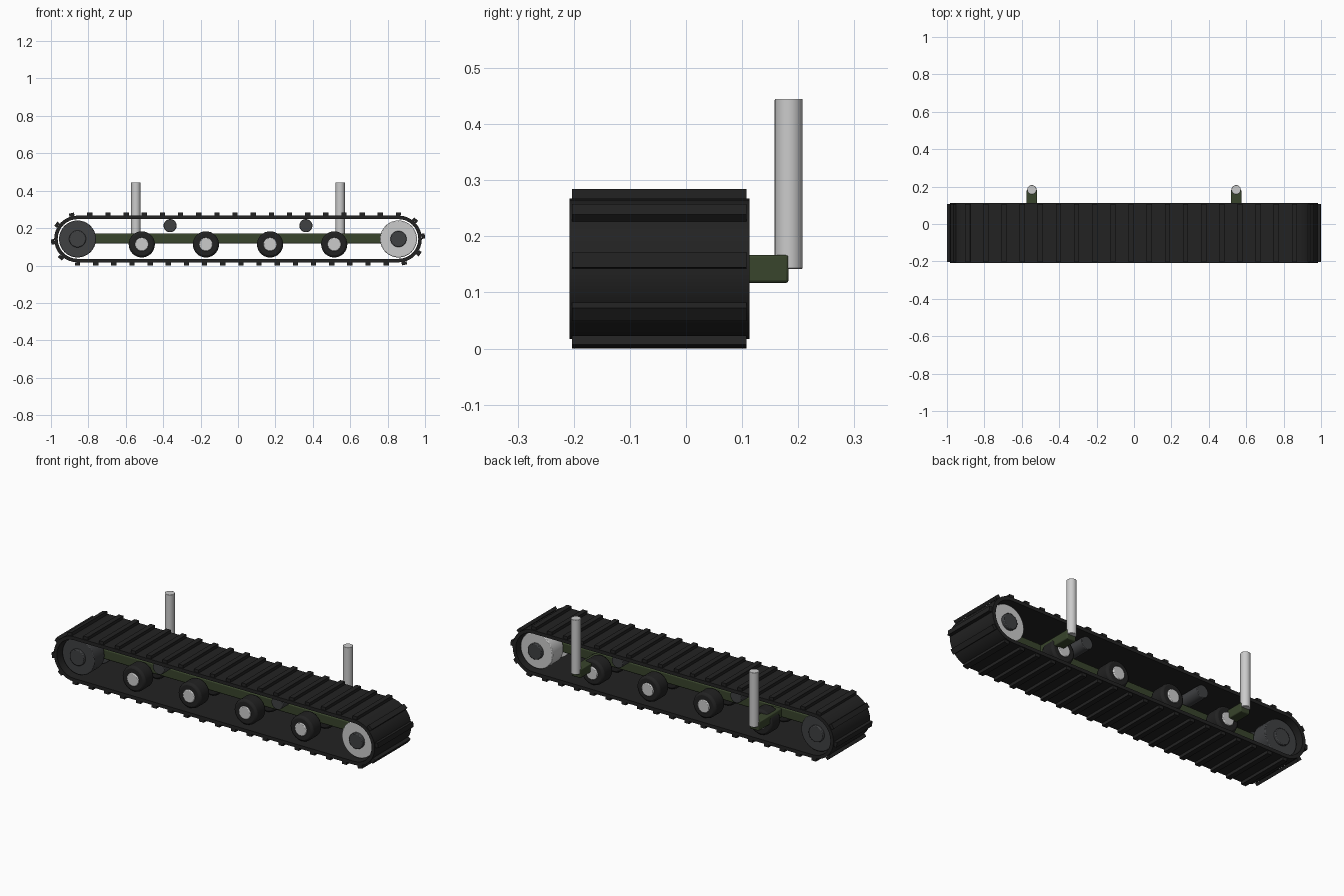
import bpy, bmesh, math
from mathutils import Matrix

if "Cube" in bpy.data.objects:
    bpy.data.objects.remove(bpy.data.objects["Cube"])

CX, CY, CZ = 0.858, -0.0475, 0.142      # end wheel offset, track centre line, axle height


def material(name, rgb):
    m = bpy.data.materials.new(name)
    m.diffuse_color = (*rgb, 1)
    m.use_nodes = True
    m.node_tree.nodes["Principled BSDF"].inputs["Base Color"].default_value = m.diffuse_color
    return m


RUBBER = material("rubber", (0.016, 0.016, 0.016))
DARK = material("dark_steel", (0.05, 0.052, 0.055))
GREEN = material("green_paint", (0.04, 0.058, 0.025))


def finish(name, bm, mat=None, bevel=0, smooth=True):
    me = bpy.data.meshes.new(name)
    bmesh.ops.recalc_face_normals(bm, faces=bm.faces)
    bm.to_mesh(me)
    bm.free()
    ob = bpy.data.objects.new(name, me)
    bpy.context.collection.objects.link(ob)
    if mat:
        me.materials.append(mat)
    if bevel:
        mod = ob.modifiers.new("Bevel", "BEVEL")
        mod.width, mod.segments, mod.limit_method = bevel, 2, "ANGLE"
    if smooth:
        bpy.context.view_layer.objects.active = ob
        ob.select_set(True)
        bpy.ops.object.shade_smooth_by_angle(angle=math.radians(35))
        ob.select_set(False)
    return ob


def cyl(name, x, z, r, y0, y1, mat=None, bevel=0, seg=32):
    """Cylinder lying along y."""
    bm = bmesh.new()
    m = Matrix.Translation((x, (y0 + y1) / 2, z)) @ Matrix.Rotation(math.pi / 2, 4, "X")
    bmesh.ops.create_cone(bm, cap_ends=True, segments=seg, radius1=r, radius2=r,
                          depth=abs(y1 - y0), matrix=m)
    return finish(name, bm, mat, bevel)


def box(name, loc, size, mat=None, bevel=0):
    bm = bmesh.new()
    bmesh.ops.create_cube(bm, size=1, matrix=Matrix.Translation(loc) @ Matrix.Diagonal((*size, 1)))
    return finish(name, bm, mat, bevel)


# Belt: stadium loop with thickness
def stadium(r, n=16):
    pts = []
    for side in (1, -1):
        for i in range(n + 1):
            a = math.pi / 2 - math.pi * i / n
            pts.append((side * (CX + r * math.cos(a)), CZ + side * r * math.sin(a)))
    return pts


bm = bmesh.new()
rings = [[bm.verts.new((x, y, z)) for x, z in stadium(r)]
         for r, y in ((0.125, -0.208), (0.125, 0.113), (0.106, 0.113), (0.106, -0.208))]
for k in range(4):
    a, b = rings[k], rings[(k + 1) % 4]
    for i in range(len(a)):
        j = (i + 1) % len(a)
        bm.faces.new((a[i], a[j], b[j], b[i]))
finish("track_belt", bm, RUBBER)

# Cleats spaced evenly round the belt, starting above the right wheel
N, R = 44, 0.1335
arc, flat = math.pi * R, 2 * CX
bm = bmesh.new()
for i in range(N):
    s = (arc + flat) * 2 * i / N
    half = 0 if s < arc + flat - 1e-6 else 1
    s -= half * (arc + flat)
    if s < arc:
        a = math.pi / 2 - s / R
        x, z = CX + R * math.cos(a), R * math.sin(a)
    else:
        a = -math.pi / 2
        x, z = CX - (s - arc), -R
    if half:
        x, z, a = -x, -z, a + math.pi
    bmesh.ops.create_cube(bm, size=1, matrix=Matrix.Translation((x, CY, CZ + z))
                          @ Matrix.Rotation(-a, 4, "Y")
                          @ Matrix.Diagonal((0.017, 0.311, 0.028, 1)))
finish("track_cleats", bm, RUBBER, smooth=False)

# Wheels: mirrored pairs either side of the centre beam
for s, tag in ((-1, "front"), (1, "back")):
    def pair(name, x, z, r, d0, d1, mat, bevel=0.004):
        cyl(f"{name}_{tag}", x, z, r, CY + s * d0, CY + s * d1, mat, bevel)
    pair("drive_sprocket", -CX, CZ, 0.099, 0.035, 0.125, DARK)
    pair("sprocket_hub", -CX, CZ, 0.045, 0.12, 0.138, DARK)
    pair("idler_wheel", CX, CZ, 0.099, 0.035, 0.13, None)
    pair("idler_hub", CX, CZ, 0.043, 0.12, 0.148, DARK)
    for i in range(4):
        x = (i - 1.5) * 0.343
        pair(f"road_wheel_{i + 1}", x, 0.113, 0.07, 0.05, 0.135, RUBBER, 0.012)
        pair(f"road_wheel_hub_{i + 1}", x, 0.113, 0.036, 0.12, 0.142, None)

# Axles and upper return rollers
for i, x in enumerate((-CX, -0.5145, -0.1715, 0.1715, 0.5145, CX)):
    cyl(f"axle_{i + 1}", x, CZ if abs(x) > 0.8 else 0.113, 0.02, CY - 0.06, CY + 0.06, DARK, seg=20)
for x, tag in ((-0.363, "left"), (0.363, "right")):
    cyl(f"return_roller_{tag}", x, 0.213, 0.035, CY - 0.13, CY + 0.13, DARK, 0.003)

# Centre beam, with mounting arms and upright posts
box("track_beam", (0, CY, 0.145), (2 * CX, 0.06, 0.055), GREEN, 0.006)
for x, tag in ((-0.546, "left"), (0.546, "right")):
    box(f"mount_arm_{tag}", (x, 0.07, 0.142), (0.056, 0.226, 0.05), GREEN, 0.005)
    bm = bmesh.new()
    bmesh.ops.create_cone(bm, cap_ends=True, segments=28, radius1=0.025, radius2=0.025,
                          depth=0.303, matrix=Matrix.Translation((x, 0.183, 0.2935)))
    finish(f"upright_post_{tag}", bm, None, 0.002)
